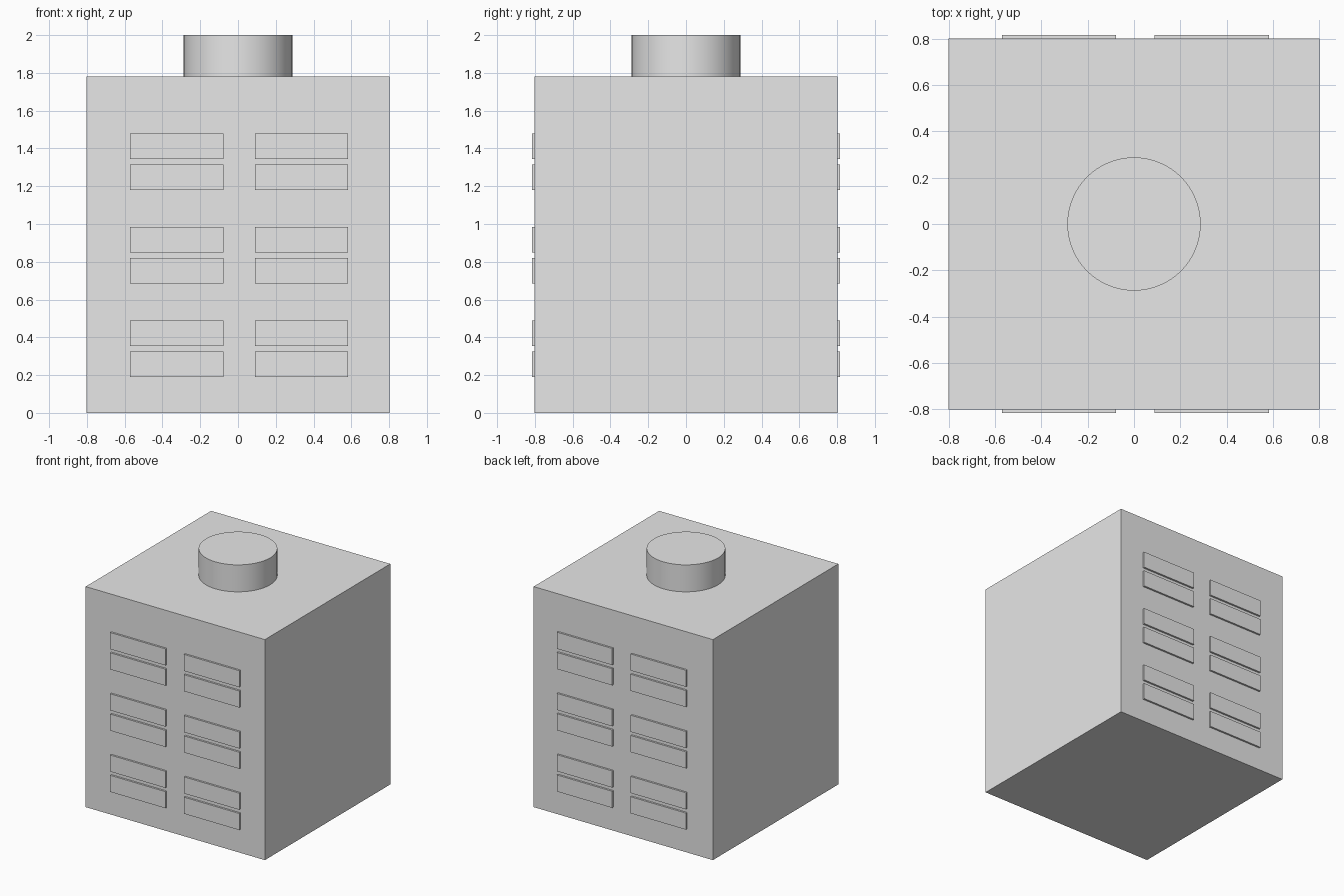
import bpy
import math

old = bpy.data.objects.get("Cube")
if old:
    bpy.data.objects.remove(old, do_unlink=True)

# Single grey material
grey = bpy.data.materials.new("light_grey")
grey.use_nodes = True
colour = (0.8, 0.8, 0.8, 1)
grey.diffuse_color = colour
grey.node_tree.nodes["Principled BSDF"].inputs["Base Color"].default_value = colour

HALF, HEIGHT = 0.801, 1.782
STUD_RADIUS, TOP = 0.288, 2.0


def box(name, low, high):
    centre = [(a + b) / 2 for a, b in zip(low, high)]
    bpy.ops.mesh.primitive_cube_add(size=1, location=centre)
    obj = bpy.context.object
    obj.name = name
    obj.scale = [b - a for a, b in zip(low, high)]
    bpy.ops.object.transform_apply(location=False, rotation=False, scale=True)
    obj.data.materials.append(grey)
    return obj


# Main block
box("body", (-HALF, -HALF, 0), (HALF, HALF, HEIGHT))

# Round stud on top
bpy.ops.mesh.primitive_cylinder_add(
    vertices=64, radius=STUD_RADIUS, depth=TOP - HEIGHT,
    location=(0, 0, (TOP + HEIGHT) / 2))
stud = bpy.context.object
stud.name = "top_stud"
stud.data.materials.append(grey)
bpy.ops.object.shade_smooth_by_angle(angle=math.radians(30))

# Window panes: three storeys of two windows, each split in two, front and back
PANE_W, PANE_H, PANE_OUT = 0.494, 0.134, 0.015
for side, sign in (("front", -1), ("back", 1)):
    y_low, y_high = sorted((sign * HALF, sign * (HALF + PANE_OUT)))
    for storey in range(3):
        for column, x in (("right", -0.571), ("left", 0.089)):
            for half, lift in (("lower", 0), ("upper", 0.164)):
                z = 0.19 + storey * 0.495 + lift
                box(f"{side}_{column}_window_{storey + 1}_{half}_pane",
                    (x, y_low, z), (x + PANE_W, y_high, z + PANE_H))
